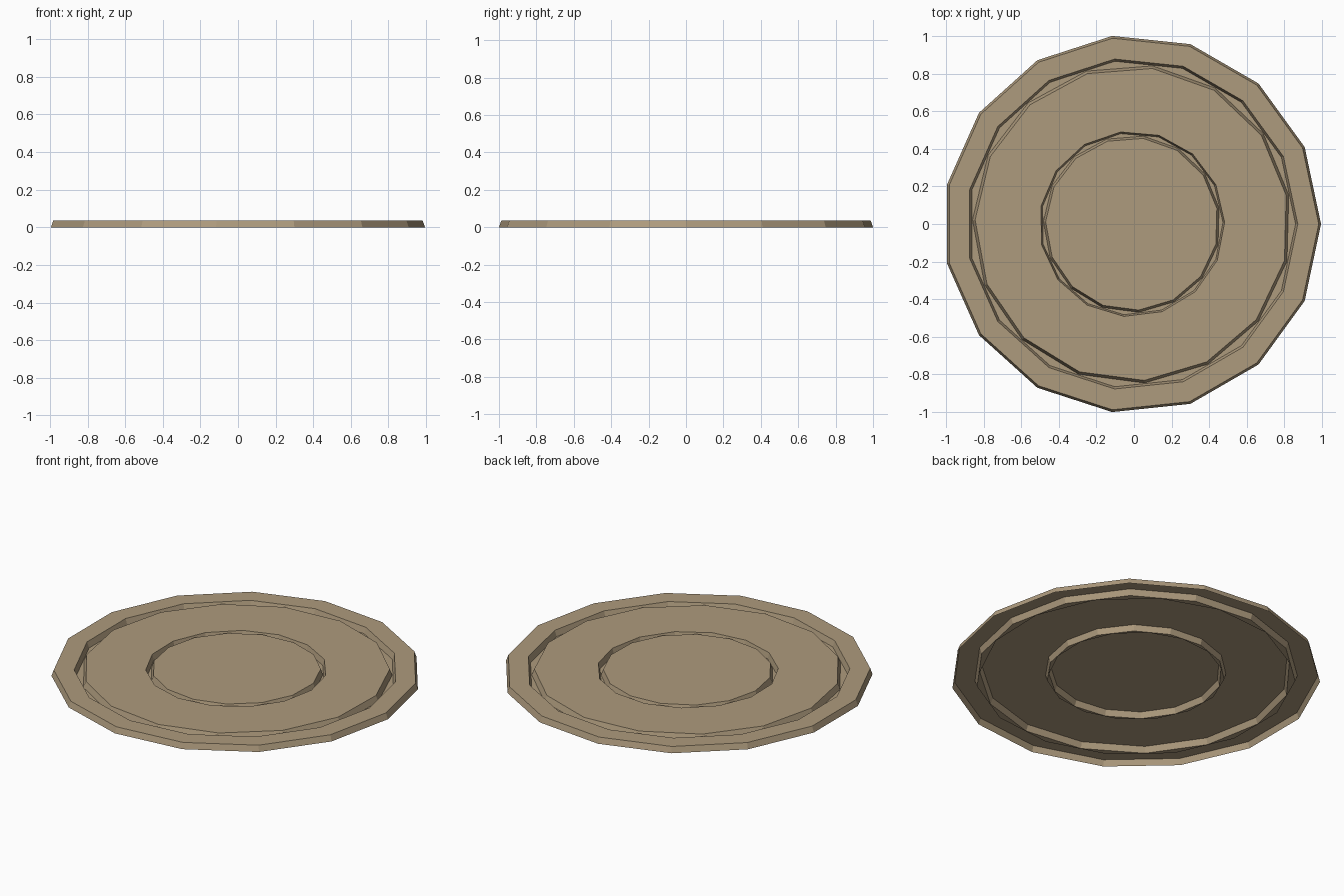
import bpy
import bmesh
import math

if "Cube" in bpy.data.objects:
    bpy.data.objects.remove(bpy.data.objects["Cube"])

SIDES = 15
CX = -0.011      # odd side count: shift so the bounds are centred
H = 0.035

tan = bpy.data.materials.new("tan")
tan.diffuse_color = (0.42, 0.325, 0.205, 1.0)
tan.use_nodes = True
tan.node_tree.nodes["Principled BSDF"].inputs["Base Color"].default_value = tan.diffuse_color


def build(name, rings, capped=False):
    """Open-bottomed band through rings of (radius, height, twist in degrees)."""
    bm = bmesh.new()
    loops = []
    for r, z, twist in rings:
        loop = []
        for i in range(SIDES):
            a = math.radians(twist) + 2 * math.pi * i / SIDES
            loop.append(bm.verts.new((CX + r * math.cos(a), r * math.sin(a), z)))
        loops.append(loop)
    for outer, inner in zip(loops, loops[1:]):
        for i in range(SIDES):
            j = (i + 1) % SIDES
            bm.faces.new((outer[i], outer[j], inner[j], inner[i]))
    if capped:
        bm.faces.new(loops[-1])
    mesh = bpy.data.meshes.new(name)
    bm.to_mesh(mesh)
    bm.free()
    mesh.materials.append(tan)
    obj = bpy.data.objects.new(name, mesh)
    bpy.context.collection.objects.link(obj)
    return obj


T = 10.5  # twist of the edges inside each groove

# raised outer rim with sloped walls
build("outer_rim", [(1.0055, 0, 0), (0.993, H, 0), (0.882, H, 0), (0.870, 0, 0)])
# floor of the outer groove
build("outer_groove_floor", [(0.870, 0, 0), (0.848, 0, T)])
# raised middle ring
build("middle_ring", [(0.848, 0, T), (0.834, H, T), (0.493, H, 1), (0.484, 0, 1)])
# floor of the inner groove
build("inner_groove_floor", [(0.484, 0, 1), (0.471, 0, T)])
# raised centre plate
build("centre_plate", [(0.471, 0, T), (0.459, H, T)], capped=True)
